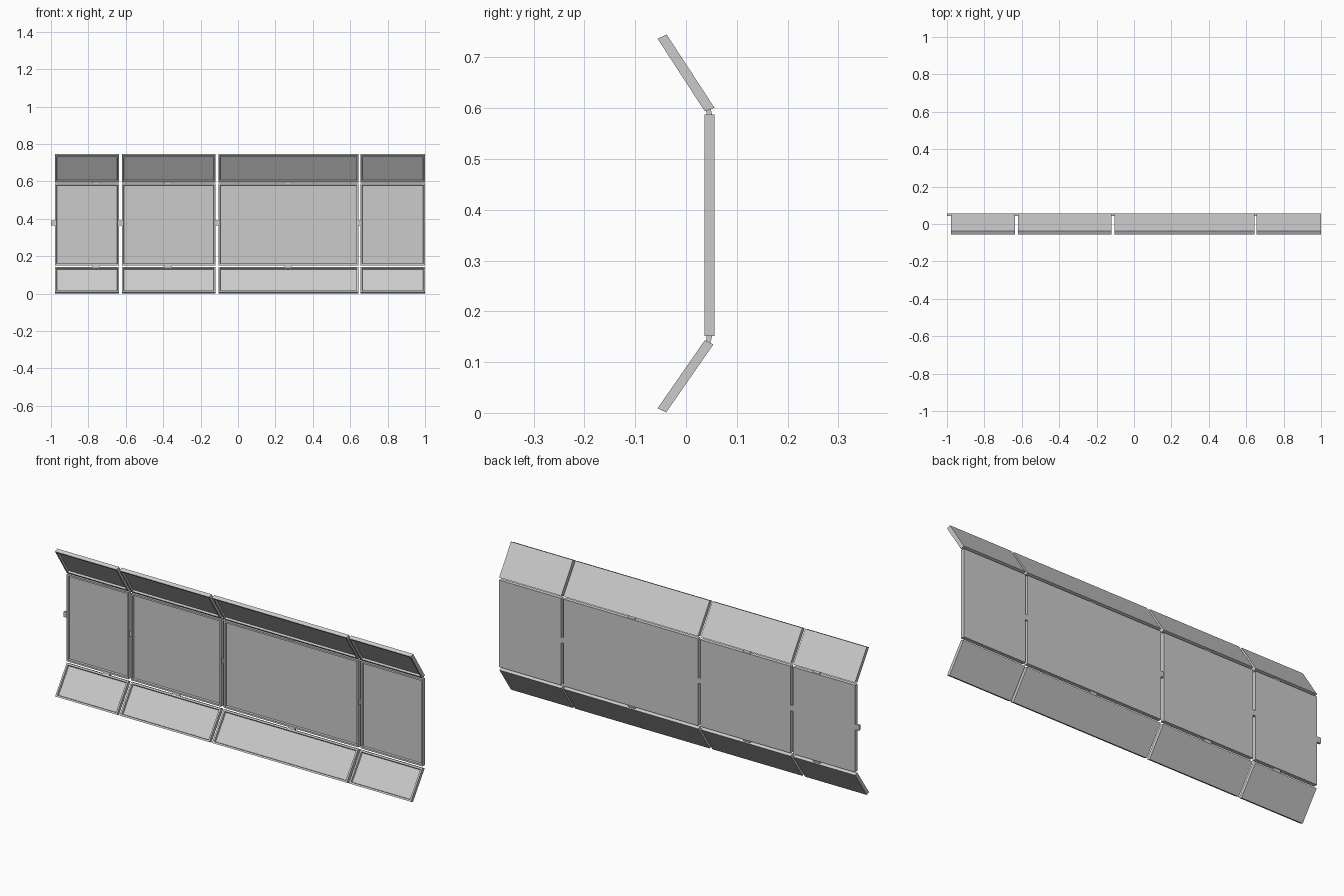
import bpy, bmesh
from mathutils import Vector

if "Cube" in bpy.data.objects:
    bpy.data.objects.remove(bpy.data.objects["Cube"])

RIM, LIP, DEPTH = 0.012, 0.003, 0.009


def prism(name, profile, x0, x1, recess=False):
    """Extrude a four-point (y, z) profile along x; optionally sink its front face."""
    bm = bmesh.new()
    a = [bm.verts.new((x0, y, z)) for y, z in profile]
    b = [bm.verts.new((x1, y, z)) for y, z in profile]
    bm.faces.new(a)
    bm.faces.new(b[::-1])
    sides = [bm.faces.new((a[i], b[i], b[(i + 1) % 4], a[(i + 1) % 4])) for i in range(4)]
    bmesh.ops.recalc_face_normals(bm, faces=bm.faces[:])
    if recess:
        front = sides[0]
        n = front.normal.copy()
        bmesh.ops.inset_individual(bm, faces=[front], thickness=RIM, depth=0)
        bmesh.ops.inset_individual(bm, faces=[front], thickness=LIP, depth=0)
        bmesh.ops.translate(bm, verts=list(front.verts), vec=-n * DEPTH)
    mesh = bpy.data.meshes.new(name)
    bm.to_mesh(mesh)
    bm.free()
    ob = bpy.data.objects.new(name, mesh)
    bpy.context.collection.objects.link(ob)
    return ob


# Panel cross-sections: front bottom, front top, back top, back bottom
rows = {
    "lower_panel": [(-0.056, 0.009), (0.037, 0.143), (0.054, 0.135), (-0.039, 0.001)],
    "middle_panel": [(0.036, 0.151), (0.036, 0.588), (0.056, 0.588), (0.056, 0.151)],
    "upper_panel": [(0.037, 0.594), (-0.056, 0.737), (-0.038, 0.745), (0.056, 0.601)],
}
columns = [(-0.978, -0.635), (-0.620, -0.120), (-0.105, 0.643), (0.655, 1.0)]

for i, (x0, x1) in enumerate(columns):
    for name, profile in rows.items():
        prism(f"{name}_{i + 1}", profile, x0, x1, recess=True)

# Side hinge tabs, on the left edge of every column
tab = [(0.044, 0.365), (0.044, 0.392), (0.0555, 0.392), (0.0555, 0.365)]
for i, (x0, x1) in enumerate(columns):
    prism(f"side_hinge_{i + 1}", tab, x0 - 0.022, x0 + 0.003)

# Upper and lower hinge tabs, joining the wings to the middle row
top_tab = [(0.041, 0.585), (0.039, 0.599), (0.048, 0.601), (0.052, 0.585)]
low_tab = [(0.039, 0.139), (0.041, 0.154), (0.052, 0.154), (0.048, 0.137)]
for i, x in enumerate((-0.76, -0.373, 0.268)):
    prism(f"upper_hinge_{i + 1}", top_tab, x - 0.019, x + 0.019)
    prism(f"lower_hinge_{i + 1}", low_tab, x - 0.019, x + 0.019)
